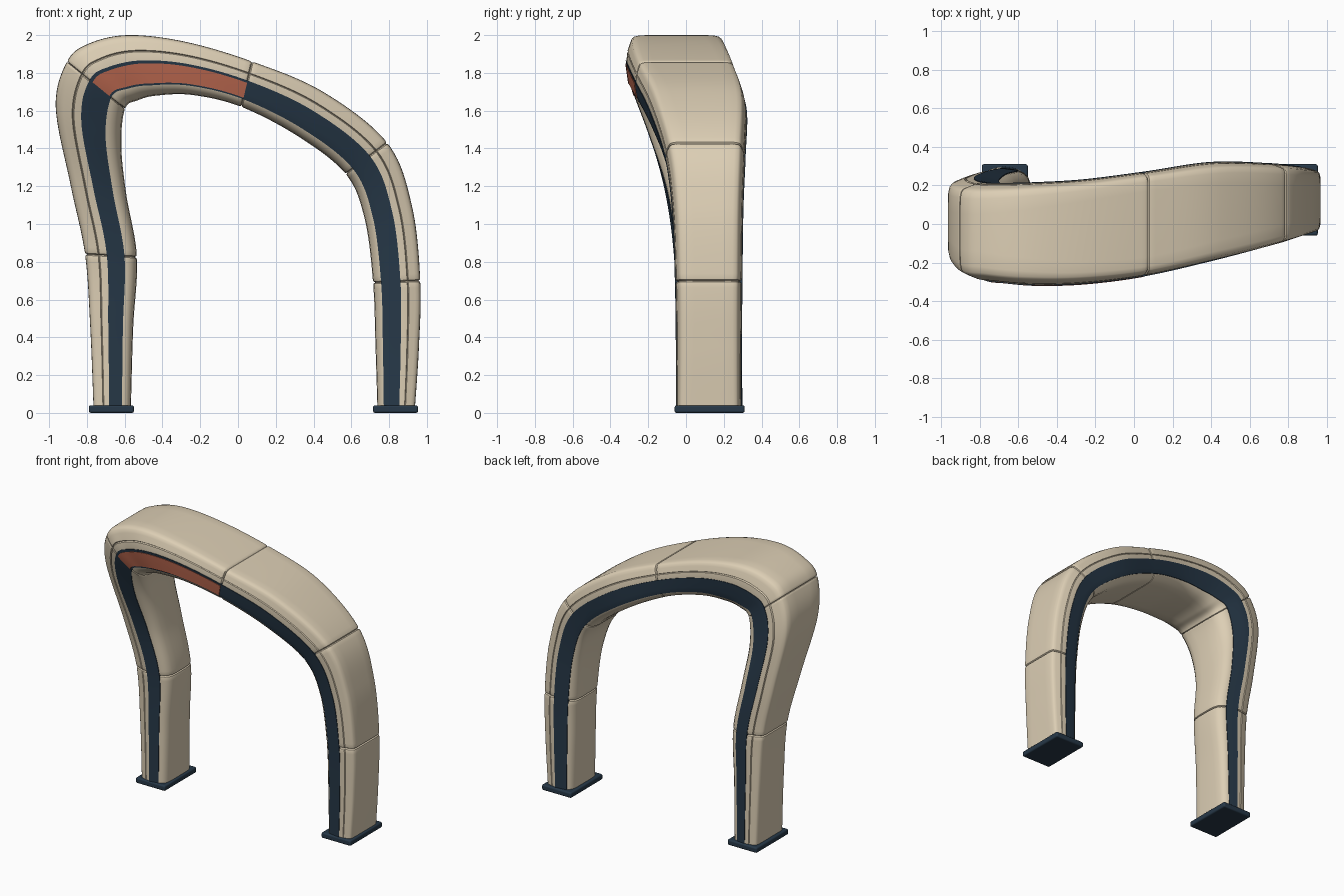
import bpy, bmesh
from mathutils import Vector

if "Cube" in bpy.data.objects:
    bpy.data.objects.remove(bpy.data.objects["Cube"])

# Stations along the arch: outer x, outer z, inner x, inner z, front y, back y
ST = [
    (-.765, .03, -.567, .03, -.05, .295), (-.782, .45, -.555, .45, -.05, .29),
    (-.81, .84, -.535, .825, -.06, .285), (-.885, 1.2, -.592, 1.16, -.11, .27),
    (-.965, 1.62, -.618, 1.42, -.21, .24), (-.905, 1.86, -.598, 1.61, -.285, .215),
    (-.79, 1.955, -.53, 1.655, -.302, .21), (-.58, 2.0, -.43, 1.68, -.315, .213),
    (-.28, 1.965, -.24, 1.683, -.308, .228), (.075, 1.86, .018, 1.62, -.268, .268),
    (.45, 1.70, .32, 1.463, -.19, .318), (.79, 1.43, .57, 1.265, -.11, .312),
    (.92, 1.10, .67, 1.03, -.07, .30), (.965, .70, .715, .69, -.055, .295),
    (.958, .35, .728, .35, -.05, .292), (.937, .03, .738, .03, -.05, .29)]
SEAMS = (2, 5, 9, 11, 13)

# Half cross-section: u from outer to inner edge, depth behind the face / width
HALF = [(0, .40), (.004, .2), (.025, .12), (.055, .085), (.12, .06), (.25, .02),
        (.265, .04), (.28, .015), (.42, 0), (.6, .022), (.8, .05), (.88, .09),
        (.95, .17), (.985, .28), (1, .45)]


def station(t):
    i = min(int(t), len(ST) - 2)
    f = t - i
    a, b, c, d = (ST[min(max(k, 0), len(ST) - 1)] for k in (i - 1, i, i + 1, i + 2))
    return [.5 * (2 * q + (r - p) * f + (2 * p - 5 * q + 4 * r - s) * f * f
                  + (3 * q - p - 3 * r + s) * f ** 3) for p, q, r, s in zip(a, b, c, d)]


def depth(u):
    for (u0, d0), (u1, d1) in zip(HALF, HALF[1:]):
        if u <= u1:
            return d0 + (d1 - d0) * (u - u0) / (u1 - u0)
    return HALF[-1][1]


def point(s, u, d, back=False, lift=0):
    o, i = Vector((s[0], 0, s[1])), Vector((s[2], 0, s[3]))
    p = o.lerp(i, u)
    d = d * (i - o).length - lift
    p.y = s[5] - d if back else s[4] + d
    return p


def material(name, rgb):
    m = bpy.data.materials.new(name)
    m.diffuse_color = (*rgb, 1)
    m.use_nodes = True
    m.node_tree.nodes["Principled BSDF"].inputs["Base Color"].default_value = m.diffuse_color
    return m


def finish(ob, mat, angle):
    ob.data.materials.append(mat)
    bpy.ops.object.select_all(action='DESELECT')
    ob.select_set(True)
    bpy.context.view_layer.objects.active = ob
    bpy.ops.object.shade_smooth_by_angle(angle=angle)


def loft(name, rings, mat, angle=.6):
    bm = bmesh.new()
    vs = [[bm.verts.new(p) for p in r] for r in rings]
    n = len(vs[0])
    for a, b in zip(vs, vs[1:]):
        for k in range(n):
            bm.faces.new((a[k], a[(k + 1) % n], b[(k + 1) % n], b[k]))
    bm.faces.new(vs[0])
    bm.faces.new(vs[-1][::-1])
    bmesh.ops.recalc_face_normals(bm, faces=bm.faces)
    me = bpy.data.meshes.new(name)
    bm.to_mesh(me)
    bm.free()
    ob = bpy.data.objects.new(name, me)
    bpy.context.collection.objects.link(ob)
    finish(ob, mat, angle)


def body_ring(t, pinch):
    s = station(t)
    ring = [point(s, u, d) for u, d in HALF]
    ring += [point(s, u, d, True) for u, d in reversed(HALF)]
    c = sum(ring, Vector()) / len(ring)
    return [p + (c - p).normalized() * pinch for p in ring]


def band_ring(t, back, lift, margin):
    s = station(t)
    top = .42 - .04 * max(0, 1 - abs(t - 4.5) / 2) + margin
    low = .76 + .07 * min(max((t - 5) / 2, 0), 1) - margin * .6
    us = [top + (low - top) * k / 6 for k in range(7)]
    return ([point(s, u, depth(u), back, lift) for u in us]
            + [point(s, u, depth(u), back, -.02) for u in reversed(us)])


cream = material("cream", (.72, .62, .46))
navy = material("navy", (.02, .04, .065))
coral = material("coral", (.5, .14, .08))

# Arch body with grooved panel seams
times = {k / 10: 0 for k in range(10 * (len(ST) - 1) + 1)}
for k in SEAMS:
    times.update({k - .045: 0, k - .016: .003, k: .014, k + .016: .003, k + .045: 0})
loft("arch_body", [body_ring(t, times[t]) for t in sorted(times)], cream)

# Dark trim bands on both faces
for name, back in (("front_trim", False), ("back_trim", True)):
    loft(name, [band_ring(t, back, .004, 0) for t in sorted(times)], navy)

# Coloured display strip on the upper front
loft("front_accent", [band_ring(t, False, .008, .05) for t in sorted(times) if 5 <= t <= 9], coral)

# Foot plates
for name, x in (("left_foot_plate", -.67), ("right_foot_plate", .834)):
    bpy.ops.mesh.primitive_cube_add(size=1, location=(x, .125, .02))
    ob = bpy.context.object
    ob.name = name
    ob.scale = (.238, .37, .04)
    bpy.ops.object.transform_apply(location=False, rotation=False, scale=True)
    bev = ob.modifiers.new("rounded_edges", 'BEVEL')
    bev.width, bev.segments = .01, 3
    finish(ob, navy, .6)
